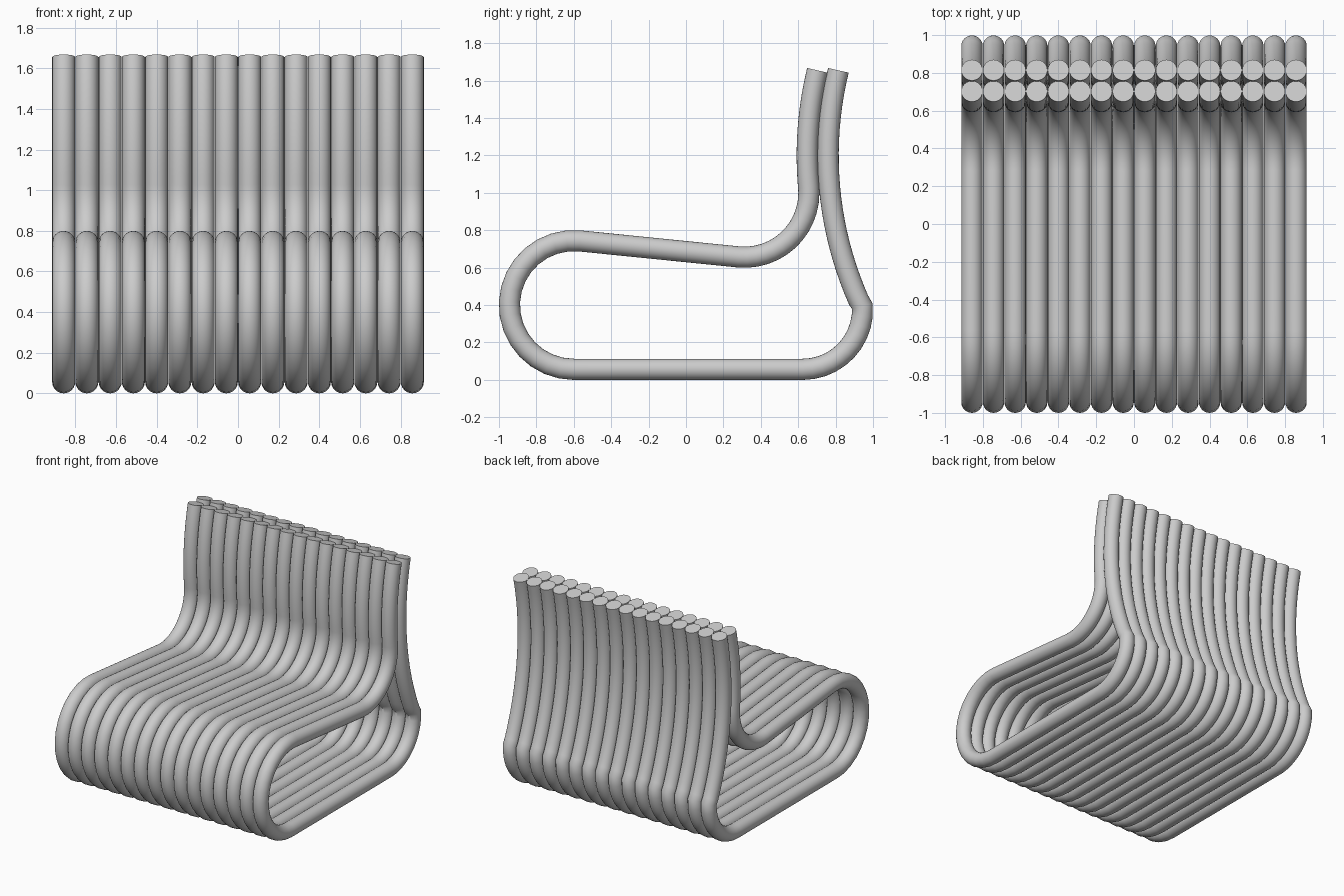
import bpy
from math import cos, sin, radians, asin, degrees

TUBES = 16
RADIUS = 0.0565
PITCH = 0.1144

cube = bpy.data.objects.get("Cube")
if cube:
    bpy.data.objects.remove(cube, do_unlink=True)

grey = bpy.data.materials.new("light grey")
grey.use_nodes = True
colour = (0.6, 0.6, 0.6, 1)
grey.diffuse_color = colour
grey.node_tree.nodes["Principled BSDF"].inputs["Base Color"].default_value = colour


def arc(cy, cz, r, start, end, steps):
    """Points (y, z) along an arc, angles in degrees."""
    angles = [radians(start + (end - start) * i / steps) for i in range(steps + 1)]
    return [(cy + r * cos(a), cz + r * sin(a)) for a in angles]


def back_arc(y, z_start, z_end, steps=14):
    """Shallow upright curve, most forward at z = 1.2."""
    r = 1.92
    a, b = (180 - degrees(asin((z - 1.2) / r)) for z in (z_start, z_end))
    return arc(y + r, 1.2, r, a, b, steps)


# Side profile of one tube: backrest, seat, front bend, floor, rear bend, rear upright
path = back_arc(0.648, 1.655, 1.03)
path += arc(0.313, 1.0, 0.344, 0, -95.5, 12)
path += arc(-0.6, 0.4005, 0.344, 84.5, 270, 16)
path += arc(0.624, 0.3765, 0.32, -90, 3, 10)
path += back_arc(0.76, 0.425, 1.655, 20)

curve = bpy.data.curves.new("tube_path", "CURVE")
curve.dimensions = "3D"
curve.bevel_depth = RADIUS
curve.bevel_resolution = 10
curve.use_fill_caps = True
spline = curve.splines.new("POLY")
spline.points.add(len(path) - 1)
for point, (y, z) in zip(spline.points, path):
    point.co = (0, y, z, 1)
curve.materials.append(grey)

# Turn the swept curve into a mesh with smooth sides and crisp end caps
first = bpy.data.objects.new("bent_tube_1", curve)
bpy.context.collection.objects.link(first)
bpy.ops.object.select_all(action="DESELECT")
first.select_set(True)
bpy.context.view_layer.objects.active = first
bpy.ops.object.convert(target="MESH")
first = bpy.context.object
bpy.ops.object.shade_smooth_by_angle(angle=radians(40))

# Row of identical tubes side by side
for i in range(TUBES):
    tube = first if i == 0 else first.copy()
    tube.name = f"bent_tube_{i + 1}"
    tube.location.x = (i - (TUBES - 1) / 2) * PITCH
    if i:
        bpy.context.collection.objects.link(tube)
